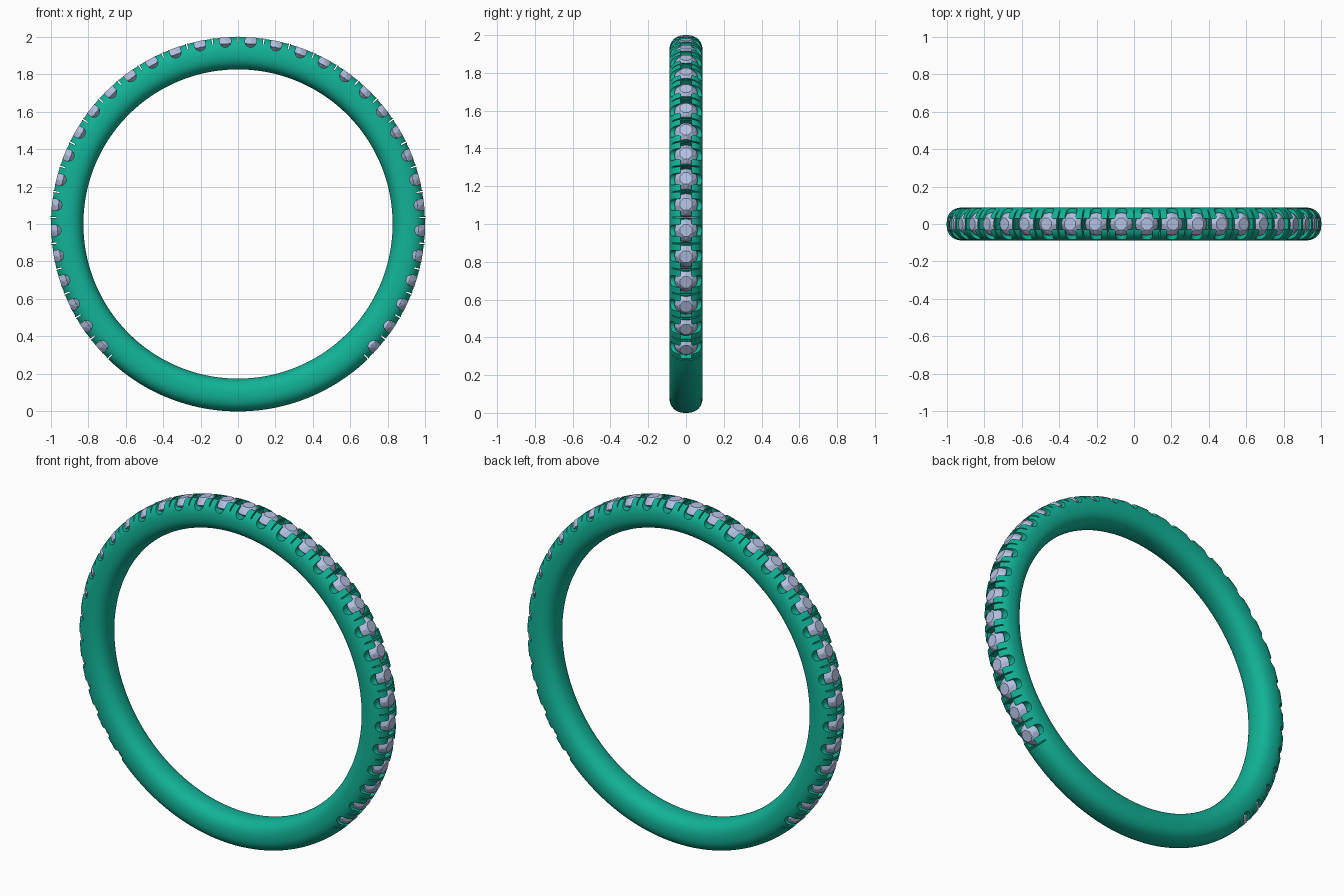
import bpy, bmesh
from math import sin, cos, pi, radians, copysign
from mathutils import Matrix, Vector

if "Cube" in bpy.data.objects:
    bpy.data.objects.remove(bpy.data.objects["Cube"])

CENTRE = Matrix.Translation((0, 0, 1))
GEM_ANGLES = [radians(4 + 8 * k) for k in range(-17, 17)]
SLIT_ANGLES = [radians(8 * k) for k in range(-17, 18)]


def material(name, colour):
    m = bpy.data.materials.new(name)
    m.diffuse_color = (*colour, 1)
    m.use_nodes = True
    m.node_tree.nodes["Principled BSDF"].inputs["Base Color"].default_value = m.diffuse_color
    return m


def finish(bm, name, mat=None):
    bmesh.ops.recalc_face_normals(bm, faces=bm.faces)
    me = bpy.data.meshes.new(name)
    bm.to_mesh(me)
    bm.free()
    ob = bpy.data.objects.new(name, me)
    bpy.context.collection.objects.link(ob)
    if mat:
        me.materials.append(mat)
    return ob


def around(a):
    # local z points outward, local x runs along the band
    return CENTRE @ Matrix.Rotation(a, 4, 'Y')


def prism_cutters(name, profile, half_width, angles):
    bm = bmesh.new()
    for a in angles:
        m = around(a)
        rings = [[bm.verts.new(m @ Vector((x, y, z))) for x, z in profile]
                 for y in (-half_width, half_width)]
        bm.faces.new(rings[0])
        bm.faces.new(rings[1][::-1])
        n = len(profile)
        for i in range(n):
            j = (i + 1) % n
            bm.faces.new((rings[0][i], rings[1][i], rings[1][j], rings[0][j]))
    ob = finish(bm, name)
    ob.hide_render = True
    return ob


green = material("green_metal", (0.006, 0.45, 0.31))
pale = material("pale_stone", (0.45, 0.53, 0.75))

# Band: rounded section swept round the y axis
bm = bmesh.new()
SEG, SEC = 240, 40


def spow(v, e):
    return copysign(abs(v) ** e, v)


rings = []
for i in range(SEG):
    m = around(2 * pi * (i + 0.37) / SEG)
    ring = []
    for j in range(SEC):
        t = 2 * pi * (j + 0.5) / SEC
        y = 0.088 * spow(cos(t), 0.85)
        r = 0.9125 + 0.0878 * spow(sin(t), 0.85)
        ring.append(bm.verts.new(m @ Vector((0, y, r))))
    rings.append(ring)
for i in range(SEG):
    a, b = rings[i], rings[(i + 1) % SEG]
    for j in range(SEC):
        k = (j + 1) % SEC
        bm.faces.new((a[j], a[k], b[k], b[j]))
band = finish(bm, "band", green)

# Cutters: side scallops, gem seats along the band, slits between prongs
scallop = [(0.03 * cos(pi + pi * i / 12), 0.975 + 0.03 * sin(pi + pi * i / 12))
           for i in range(13)] + [(0.03, 1.03), (-0.03, 1.03)]
seat = [(-0.061, 0.955), (0.061, 0.955), (0.061, 1.03), (-0.061, 1.03)]
slit = [(-0.003, 0.968), (0.003, 0.968), (0.004, 1.03), (-0.004, 1.03)]
cutters = [prism_cutters("scallop_cutter", scallop, 0.12, GEM_ANGLES),
           prism_cutters("seat_cutter", seat, 0.0293, GEM_ANGLES),
           prism_cutters("slit_cutter", slit, 0.12, SLIT_ANGLES)]
for c in cutters:
    mod = band.modifiers.new(c.name, 'BOOLEAN')
    mod.operation = 'DIFFERENCE'
    mod.solver = 'EXACT'
    mod.object = c
bpy.context.view_layer.objects.active = band
band.select_set(True)
for mod in list(band.modifiers):
    bpy.ops.object.modifier_apply(modifier=mod.name)
bpy.ops.object.shade_smooth_by_angle(angle=radians(30))
for c in cutters:
    bpy.data.objects.remove(c, do_unlink=True)

# Gems: table, crown, girdle and culet as a faceted hull
bm = bmesh.new()
for a in GEM_ANGLES:
    g = bmesh.new()
    for n, r, h, turn in ((8, 0.034, 0.998, 0.5), (8, 0.05, 0.984, 0),
                          (16, 0.061, 0.967, 0), (16, 0.061, 0.963, 0), (1, 0, 0.912, 0)):
        for i in range(n):
            t = 2 * pi * (i + turn) / n
            g.verts.new((r * cos(t), r * sin(t), h))
    bmesh.ops.convex_hull(g, input=g.verts)
    g.transform(around(a))
    tmp = bpy.data.meshes.new("gem_part")
    g.to_mesh(tmp)
    g.free()
    bm.from_mesh(tmp)
    bpy.data.meshes.remove(tmp)
finish(bm, "gems", pale)
